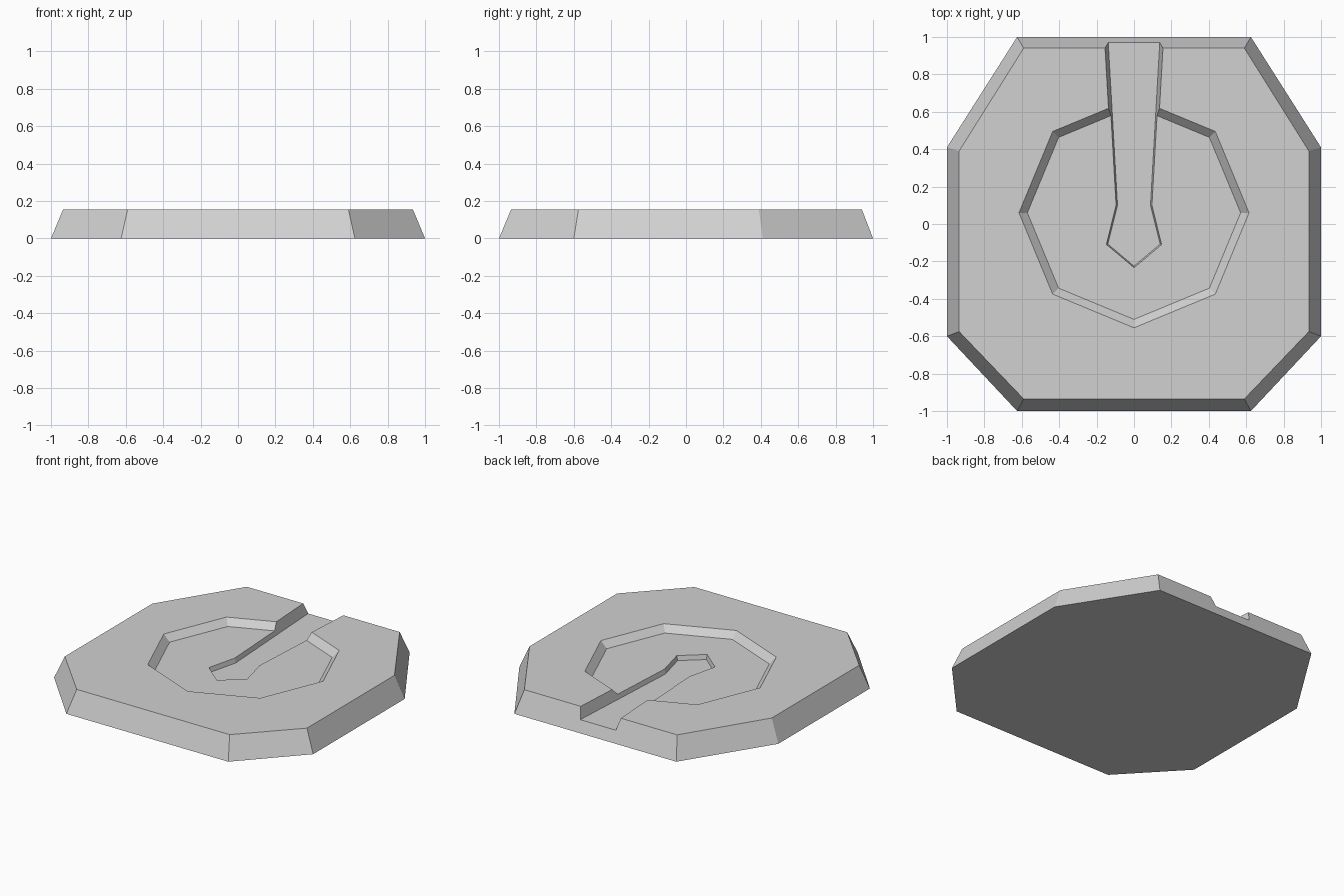
import bpy
import bmesh

cube = bpy.data.objects.get("Cube")
if cube:
    bpy.data.objects.remove(cube, do_unlink=True)

stone = bpy.data.materials.new("plain_grey")
stone.use_nodes = True
colour = (0.64, 0.64, 0.64, 1)
stone.diffuse_color = colour
bsdf = next(n for n in stone.node_tree.nodes if n.type == 'BSDF_PRINCIPLED')
bsdf.inputs["Base Color"].default_value = colour


def mirrored(half):
    """Close a right-hand outline (front to back) with its mirror image."""
    return half + [(-x, y) for x, y in reversed(half) if x > 0]


def loft(name, low, z_low, high, z_high):
    """Solid with flat sides between two matching outlines."""
    bm = bmesh.new()
    a = [bm.verts.new((x, y, z_low)) for x, y in mirrored(low)]
    b = [bm.verts.new((x, y, z_high)) for x, y in mirrored(high)]
    n = len(a)
    bm.faces.new(a)
    bm.faces.new(b)
    for i in range(n):
        j = (i + 1) % n
        bm.faces.new((a[i], a[j], b[j], b[i]))
    bmesh.ops.recalc_face_normals(bm, faces=bm.faces)
    mesh = bpy.data.meshes.new(name)
    bm.to_mesh(mesh)
    bm.free()
    mesh.materials.append(stone)
    obj = bpy.data.objects.new(name, mesh)
    bpy.context.collection.objects.link(obj)
    return obj


def octagon_half(radius, cy):
    d = radius * 0.7071
    return [(0, cy - radius), (d, cy - d), (radius, cy), (d, cy + d), (0, cy + radius)]


# Bevelled slab
slab = loft("slab",
            [(0.625, -1), (1, -0.6), (1, 0.41), (0.625, 1)], 0,
            [(0.59, -0.935), (0.935, -0.575), (0.935, 0.39), (0.59, 0.94)], 0.155)

# Shallow eight-sided recess
recess = loft("recess_cutter", octagon_half(0.57, 0.06), 0.11,
              octagon_half(0.66, 0.06), 0.2)

# Deeper tapered channel, open at the back
channel = loft("channel_cutter",
               [(0, -0.225), (0.14, -0.107), (0.088, 0.1), (0.145, 1.1)], 0.078,
               [(0, -0.257), (0.17, -0.118), (0.118, 0.1), (0.175, 1.1)], 0.2)

# Carve both shapes out of the slab
bpy.context.view_layer.objects.active = slab
for cutter in (recess, channel):
    cutter.hide_render = True
    mod = slab.modifiers.new(cutter.name, 'BOOLEAN')
    mod.operation = 'DIFFERENCE'
    mod.solver = 'EXACT'
    mod.object = cutter
    bpy.ops.object.modifier_apply(modifier=mod.name)
    bpy.data.objects.remove(cutter, do_unlink=True)
